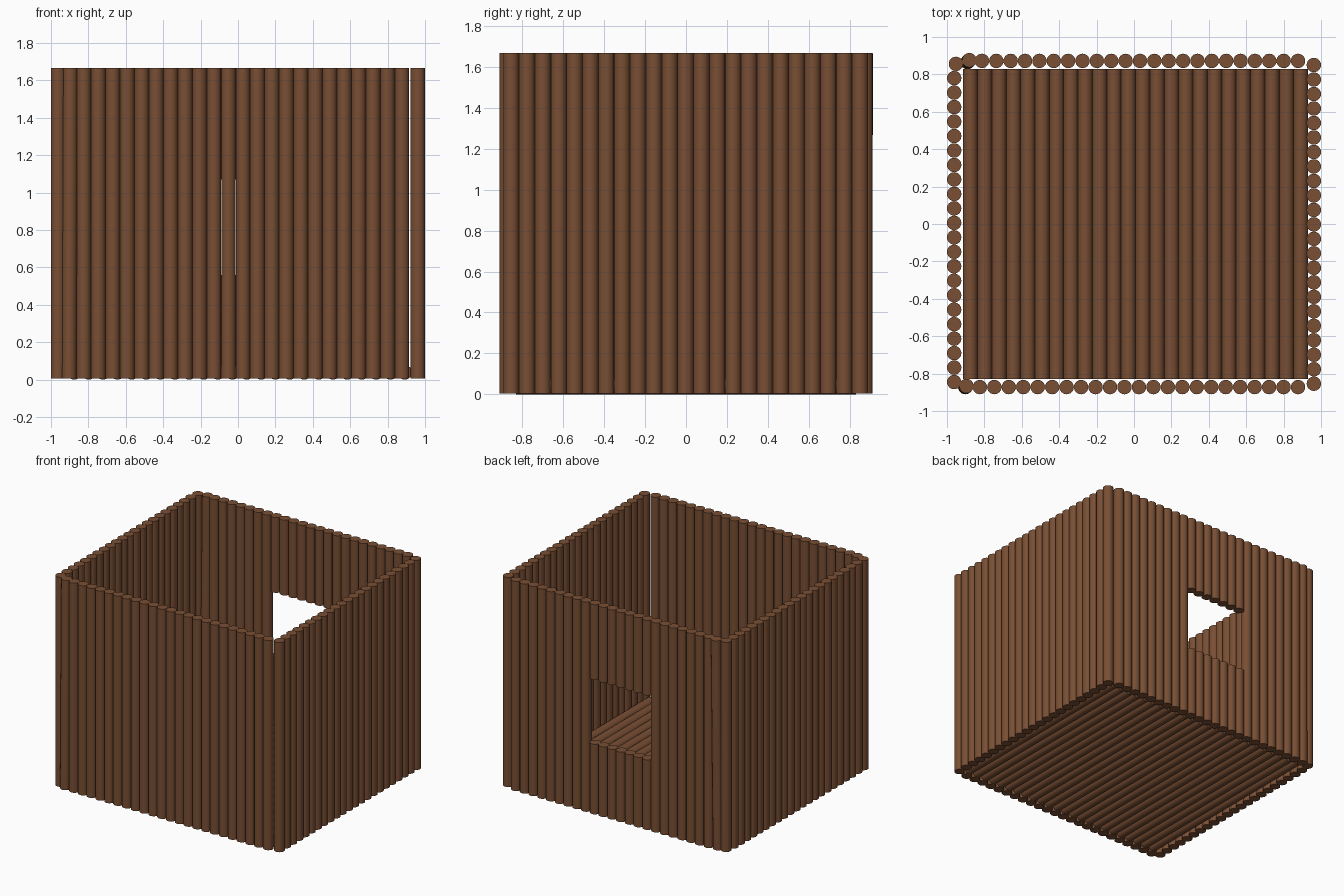
import bpy, bmesh
from mathutils import Vector

if "Cube" in bpy.data.objects:
    bpy.data.objects.remove(bpy.data.objects["Cube"])

R = 0.0385            # log radius
Z0, Z1 = 0.005, 1.666  # wall bottom and top
WIN_LOW, WIN_HIGH = 0.56, 1.07

wood = bpy.data.materials.new("brown wood")
wood.diffuse_color = (0.19, 0.077, 0.034, 1)
wood.use_nodes = True
wood.node_tree.nodes["Principled BSDF"].inputs["Base Color"].default_value = wood.diffuse_color


def logs(name, segments):
    """One object made of round logs, each given by its two end points."""
    bm = bmesh.new()
    for a, b in segments:
        a, b = Vector(a), Vector(b)
        d = b - a
        m = d.to_track_quat('Z', 'Y').to_matrix().to_4x4()
        m.translation = (a + b) / 2
        bmesh.ops.create_cone(bm, cap_ends=True, segments=24, radius1=R,
                              radius2=R, depth=d.length, matrix=m)
    me = bpy.data.meshes.new(name)
    bm.to_mesh(me)
    bm.free()
    me.materials.append(wood)
    ob = bpy.data.objects.new(name, me)
    bpy.context.collection.objects.link(ob)
    bpy.ops.object.select_all(action='DESELECT')
    ob.select_set(True)
    bpy.context.view_layer.objects.active = ob
    bpy.ops.object.shade_smooth_by_angle(angle=0.7)


def spread(a, b, n):
    return [a + (b - a) * i / (n - 1) for i in range(n)]


def post(x, y, lo=Z0, hi=Z1):
    return (x, y, lo), (x, y, hi)


# Solid walls
logs("front_wall", [post(x, -0.872) for x in spread(-0.824, 0.877, 23)])
logs("right_wall", [post(0.9615, y) for y in spread(-0.854, 0.85, 23)])
logs("left_wall", [post(-0.9615, y) for y in spread(-0.845, 0.78, 22)])

# Back wall with a window opening cut through seven logs
back = []
for i, x in enumerate(spread(-0.813, 0.877, 23)):
    if 7 <= i <= 13:
        back += [post(x, 0.872, Z0, WIN_LOW), post(x, 0.872, WIN_HIGH, Z1)]
    else:
        back.append(post(x, 0.872))
logs("back_wall", back)

# Slightly leaning corner logs
logs("corner_logs", [
    post(-0.952, 0.856),
    ((-0.89, 0.866, Z0), (-0.88, 0.876, Z1)),
    ((-0.902, -0.872, Z0), (-0.896, -0.866, Z1)),
])

# Floor of logs lying front to back
logs("floor", [((x, -0.83, R), (x, 0.83, R)) for x in spread(-0.875, 0.892, 24)])
